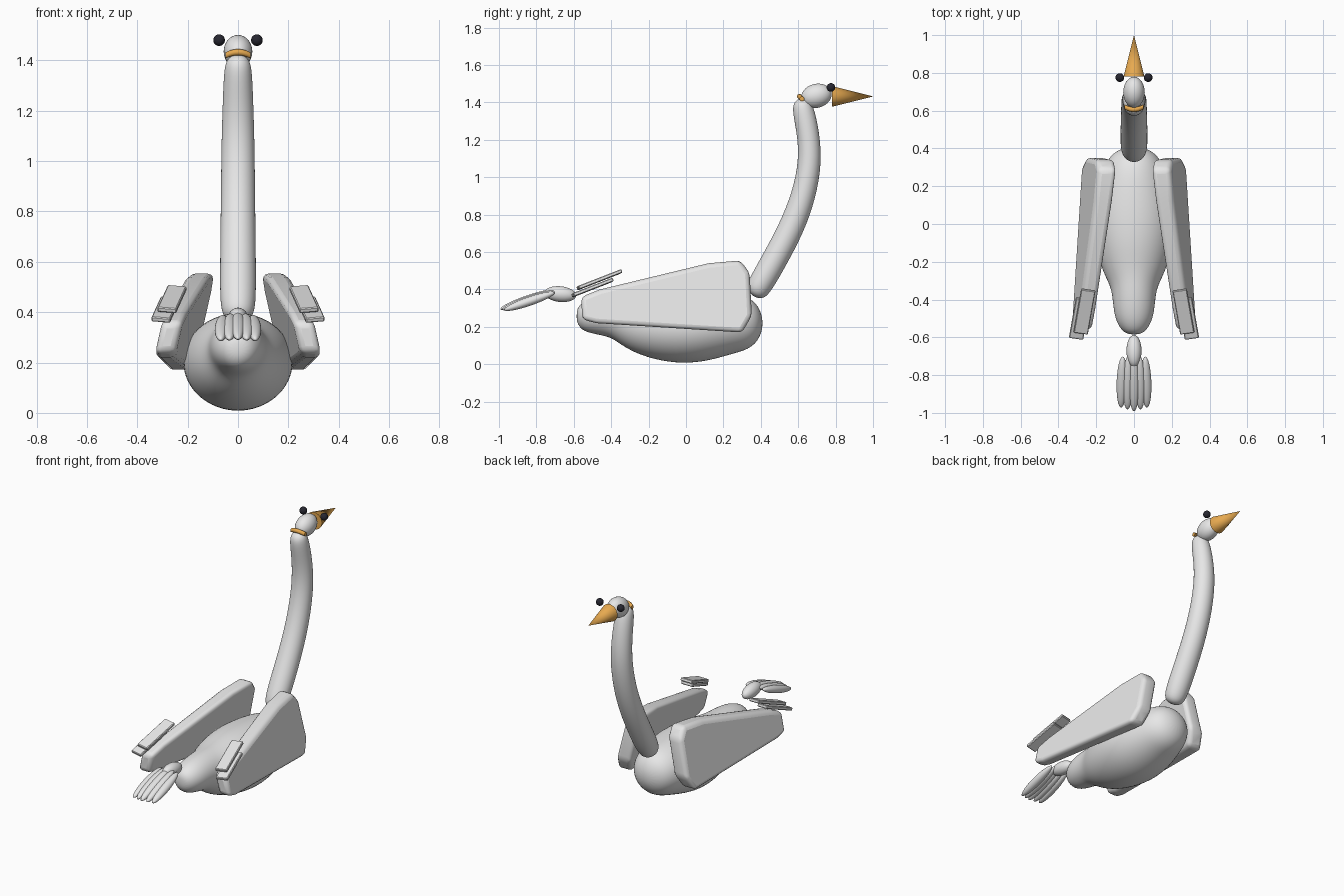
import bpy, bmesh
from math import sin, cos, pi, radians
from mathutils import Vector, Matrix

if "Cube" in bpy.data.objects:
    bpy.data.objects.remove(bpy.data.objects["Cube"])


def material(name, color):
    mat = bpy.data.materials.new(name)
    mat.use_nodes = True
    mat.diffuse_color = (*color, 1)
    mat.node_tree.nodes["Principled BSDF"].inputs["Base Color"].default_value = (*color, 1)
    return mat


WHITE = material("feather white", (0.8, 0.8, 0.8))
ORANGE = material("beak orange", (0.8, 0.4, 0.08))
BLACK = material("eye black", (0.02, 0.02, 0.03))


def finish(name, bm, mat, angle=None):
    """Turn a bmesh into a named object with one material."""
    bmesh.ops.recalc_face_normals(bm, faces=bm.faces)
    mesh = bpy.data.meshes.new(name)
    bm.to_mesh(mesh)
    bm.free()
    mesh.materials.append(mat)
    obj = bpy.data.objects.new(name, mesh)
    bpy.context.collection.objects.link(obj)
    bpy.ops.object.select_all(action="DESELECT")
    obj.select_set(True)
    bpy.context.view_layer.objects.active = obj
    if angle:
        bpy.ops.object.shade_smooth_by_angle(angle=radians(angle))
    return obj


def loft(name, rows, mat, sides=16):
    """Skin elliptical rings (y, z, half width, half depth) square to their path."""
    bm = bmesh.new()
    centres = [Vector((0, y, z)) for y, z, _, _ in rows]
    rings = []
    for i, (_, _, rx, rz) in enumerate(rows):
        along = (centres[min(i + 1, len(rows) - 1)] - centres[max(i - 1, 0)]).normalized()
        up = Vector((1, 0, 0)).cross(along)
        rings.append([bm.verts.new(centres[i] + Vector((rx * cos(a), 0, 0)) + up * rz * sin(a))
                      for a in (2 * pi * k / sides for k in range(sides))])
    for a, b in zip(rings, rings[1:]):
        for k in range(sides):
            j = (k + 1) % sides
            bm.faces.new((a[k], a[j], b[j], b[k]))
    bm.faces.new(rings[0])
    bm.faces.new(rings[-1])
    obj = finish(name, bm, mat, 180)
    obj.modifiers.new("smooth", "SUBSURF").levels = 2
    return obj


def ellipsoid(name, centre, radii, mat, pitch=0, yaw=0):
    bm = bmesh.new()
    turn = Matrix.Rotation(radians(yaw), 4, "Z") @ Matrix.Rotation(radians(pitch), 4, "X")
    bmesh.ops.create_uvsphere(bm, u_segments=32, v_segments=16, radius=1,
                              matrix=Matrix.Translation(centre) @ turn @ Matrix.Diagonal((*radii, 1)))
    return finish(name, bm, mat, 180)


def bevel(obj, width, segments):
    mod = obj.modifiers.new("soft edges", "BEVEL")
    mod.width, mod.segments = width, segments


# Body: tail bulb, broad belly and chest
loft("body", [
    (-.585, .25, .02, .02), (-.57, .25, .065, .07), (-.5, .26, .105, .1), (-.4, .26, .115, .115),
    (-.33, .245, .125, .135), (-.25, .22, .17, .165), (-.12, .205, .21, .195),
    (.02, .2, .228, .202), (.14, .21, .212, .187), (.25, .22, .18, .165),
    (.33, .22, .15, .145), (.385, .22, .105, .1), (.41, .22, .03, .03)], WHITE)

# Neck: slender curve with rounded ends
loft("neck", [
    (.36, .365, .02, .02), (.37, .38, .058, .058), (.4, .43, .073, .07), (.48, .57, .073, .07),
    (.565, .73, .071, .07), (.63, .9, .069, .067), (.665, 1.08, .067, .063),
    (.655, 1.23, .062, .061), (.627, 1.36, .057, .06),
    (.617, 1.405, .046, .045), (.613, 1.422, .015, .015)], WHITE)

# Head, eyes and beak
ellipsoid("head", (0, .697, 1.435), (.057, .083, .064), WHITE, pitch=15)
for side, label in ((1, "left"), (-1, "right")):
    ellipsoid(label + "_eye", (side * .075, .775, 1.48), (.023,) * 3, BLACK)

bm = bmesh.new()
bmesh.ops.create_cone(bm, cap_ends=True, segments=32, radius1=.055, radius2=0, depth=.22,
                      matrix=Matrix.Translation((0, .89, 1.432)) @ Matrix.Rotation(-pi / 2, 4, "X"))
finish("beak", bm, ORANGE, 40)

# Small arched band behind the head
bm = bmesh.new()
steps, sides = 12, 10
rings = []
for i in range(steps + 1):
    t = 2 * i / steps - 1
    centre = Vector((t * .05, .606 + .014 * t * t, 1.432 - .013 * t * t))
    rings.append([bm.verts.new(centre + Vector((0, cos(a), sin(a))) * .013)
                  for a in (2 * pi * k / sides for k in range(sides))])
for a, b in zip(rings, rings[1:]):
    for k in range(sides):
        j = (k + 1) % sides
        bm.faces.new((a[k], a[j], b[j], b[k]))
bm.faces.new(rings[0])
bm.faces.new(rings[-1])
finish("nape_band", bm, ORANGE, 50)

# Wings: leaning slabs that spread towards the tail
outline = [(-.56, .36), (-.555, .24), (-.48, .22), (.3, .17), (.352, .26),
           (.34, .49), (.29, .555), (.12, .54), (-.46, .4)]
for side, label in ((1, "left"), (-1, "right")):
    bm = bmesh.new()
    faces = []
    for face_side in (-1, 1):
        faces.append([bm.verts.new((side * (.2 + .23 * (.3 - z) + .088 * (.3 - y)
                                            + face_side * (.047 + .01 * y)), y, z))
                      for y, z in outline])
    inner, outer = faces
    bm.faces.new(inner)
    bm.faces.new(outer)
    for k in range(len(outline)):
        j = (k + 1) % len(outline)
        bm.faces.new((inner[k], inner[j], outer[j], outer[k]))
    bevel(finish(label + "_wing", bm, WHITE, 40), .025, 3)

    # Feather plates near each wing tip
    for name, spot, length in (("upper", (.262, -.463, .452), .25), ("lower", (.288, -.5, .41), .23)):
        bm = bmesh.new()
        turn = (Matrix.Rotation(side * radians(10), 4, "Z") @ Matrix.Rotation(radians(21), 4, "X")
                @ Matrix.Rotation(side * radians(-5), 4, "Y"))
        place = Matrix.Translation((side * spot[0], spot[1], spot[2]))
        bmesh.ops.create_cube(bm, size=1, matrix=place @ turn @ Matrix.Diagonal((.076, length, .02, 1)))
        bevel(finish(label + "_" + name + "_feather", bm, WHITE), .004, 1)

# Tail: small root and a fan of long feathers
ellipsoid("tail_root", (0, -.672, .375), (.04, .085, .042), WHITE, pitch=-6)
for i in range(-2, 3):
    ellipsoid("tail_feather_" + str(i + 3), (i * .032, -.845 + .004 * abs(i), .345 - .004 * abs(i)),
              (.028, .155 - .006 * abs(i), .024), WHITE, pitch=19, yaw=i)
